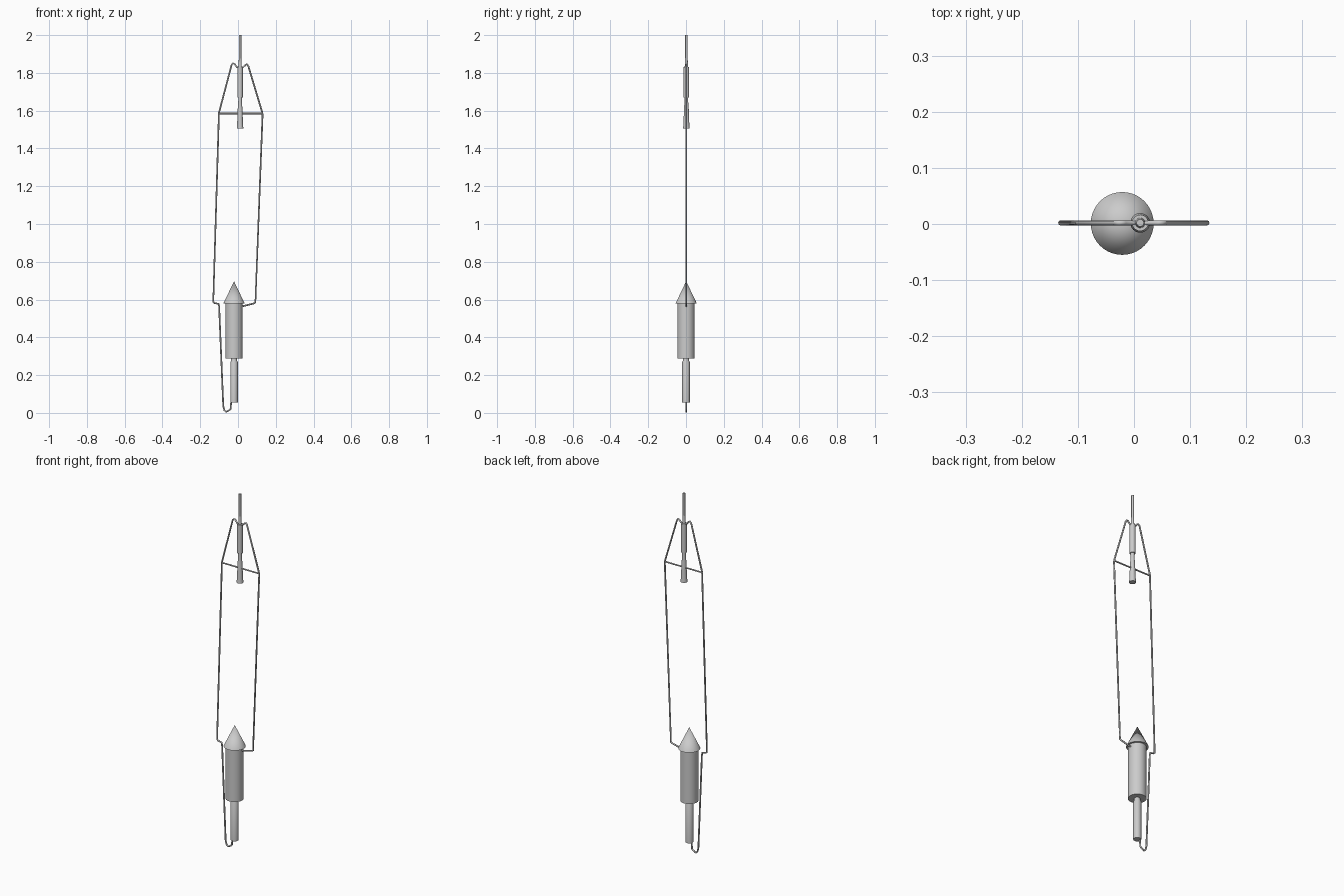
import bpy, bmesh, math

if "Cube" in bpy.data.objects:
    bpy.data.objects.remove(bpy.data.objects["Cube"])

Y = 0.002  # plane of the wires


def lathe(name, x, y, profile, n=32):
    """Closed turned solid from (radius, z) points listed bottom to top."""
    bm = bmesh.new()
    rings = []
    for r, z in profile:
        if r == 0:
            rings.append([bm.verts.new((x, y, z))])
        else:
            rings.append([bm.verts.new((x + r * math.cos(2 * math.pi * i / n),
                                        y + r * math.sin(2 * math.pi * i / n), z))
                          for i in range(n)])
    for a, b in zip(rings, rings[1:]):
        for i in range(n):
            j = (i + 1) % n
            if len(b) == 1:
                bm.faces.new((a[i], a[j], b[0]))
            else:
                bm.faces.new((a[i], a[j], b[j], b[i]))
    if len(rings[0]) > 1:
        bm.faces.new(rings[0][::-1])
    if len(rings[-1]) > 1:
        bm.faces.new(rings[-1])
    me = bpy.data.meshes.new(name)
    bm.to_mesh(me)
    bm.free()
    ob = bpy.data.objects.new(name, me)
    bpy.context.collection.objects.link(ob)
    bpy.ops.object.select_all(action='DESELECT')
    ob.select_set(True)
    bpy.context.view_layer.objects.active = ob
    bpy.ops.object.shade_smooth_by_angle(angle=math.radians(35))
    return ob


def wire(name, pts, r=0.0045):
    """Round wire through (x, z) points in the wire plane."""
    cu = bpy.data.curves.new(name, 'CURVE')
    cu.dimensions = '3D'
    cu.bevel_depth = r
    cu.bevel_resolution = 2
    cu.use_fill_caps = True
    sp = cu.splines.new('POLY')
    sp.points.add(len(pts) - 1)
    for p, (x, z) in zip(sp.points, pts):
        p.co = (x, Y, z, 1)
    ob = bpy.data.objects.new(name, cu)
    bpy.context.collection.objects.link(ob)
    return ob


# Upper fitting: flared socket, sleeve and thin rod
lathe("upper_socket", 0.011, Y, [(0.0175, 1.505), (0.0155, 1.53), (0.0125, 1.61),
                                 (0.0095, 1.65), (0.0095, 1.68)])
lathe("upper_sleeve", 0.011, Y, [(0.0145, 1.67), (0.0145, 1.832)])
lathe("upper_rod", 0.011, Y, [(0.009, 1.83), (0.0065, 1.88), (0.0065, 2.0)])

# Lower body: stem, neck, thick cylinder and pointed cap
lathe("lower_stem", -0.021, 0, [(0.020, 0.055), (0.020, 0.268), (0.015, 0.278), (0.015, 0.29)])
lathe("lower_body", -0.021, 0, [(0.046, 0.287), (0.046, 0.582)])
lathe("pointed_cap", -0.021, 0.001, [(0.056, 0.58), (0, 0.697)], 40)

# Bent support wires
wire("left_wire", [(0.005, 1.828), (-0.004, 1.83), (-0.017, 1.845), (-0.026, 1.851),
                   (-0.034, 1.842), (-0.101, 1.588), (-0.131, 0.588), (-0.125, 0.582),
                   (-0.103, 0.577), (-0.100, 0.565), (-0.078, 0.035), (-0.072, 0.014),
                   (-0.063, 0.006), (-0.045, 0.014), (-0.039, 0.022), (-0.036, 0.06)])
wire("right_wire", [(0.015, 1.828), (0.026, 1.83), (0.042, 1.844), (0.049, 1.845),
                    (0.055, 1.835), (0.127, 1.595), (0.130, 1.58), (0.092, 0.585),
                    (0.085, 0.58), (0.03, 0.566), (0.018, 0.567)])
wire("cross_wire", [(-0.101, 1.585), (0.129, 1.585)], 0.004)
